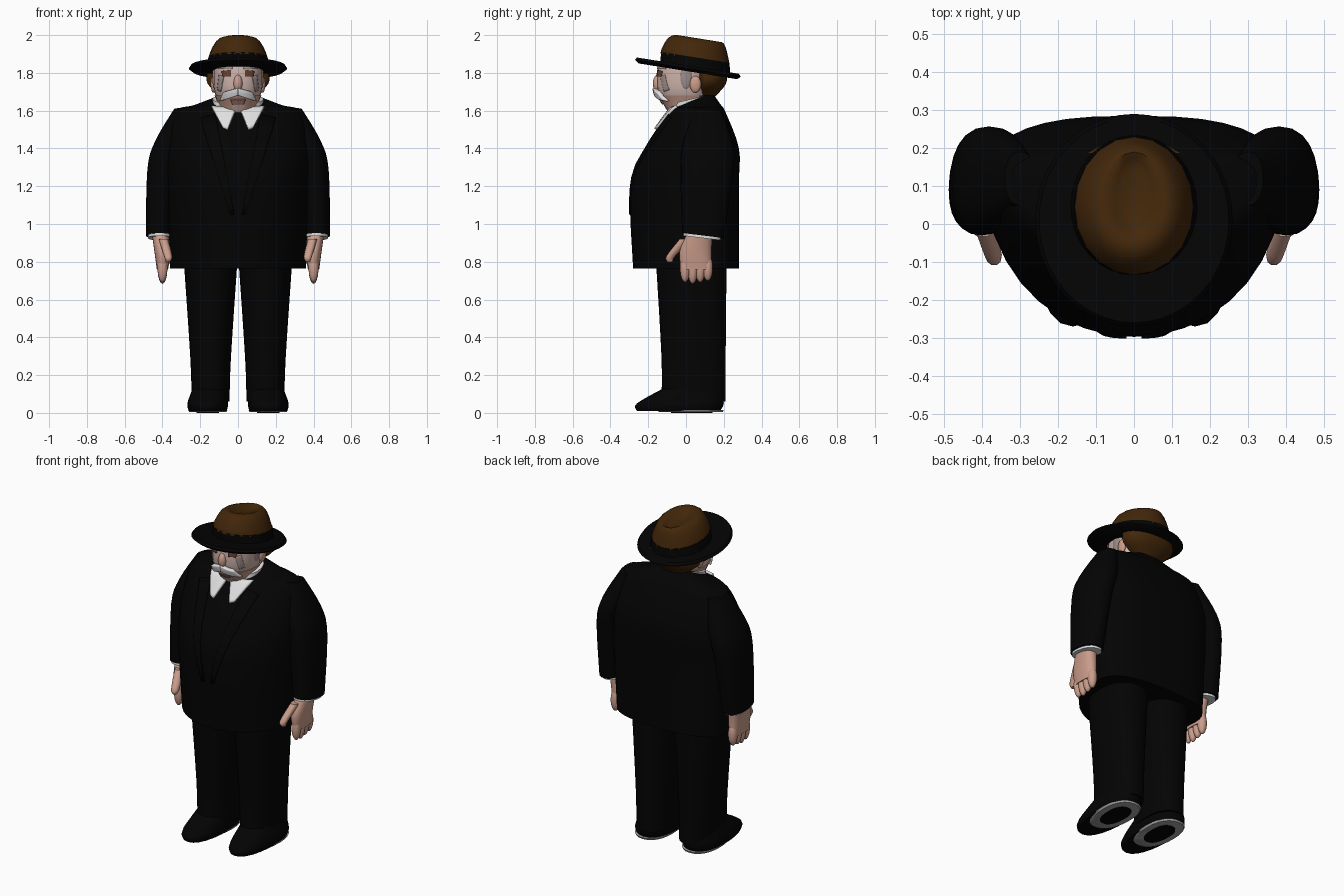
import bpy, bmesh, math
from mathutils import Matrix, Vector
from mathutils.bvhtree import BVHTree

if "Cube" in bpy.data.objects:
    bpy.data.objects.remove(bpy.data.objects["Cube"])


def material(name, red, green, blue):
    mat = bpy.data.materials.new(name)
    mat.use_nodes = True
    mat.diffuse_color = (red, green, blue, 1)
    shader = mat.node_tree.nodes["Principled BSDF"]
    shader.inputs["Base Color"].default_value = mat.diffuse_color
    return mat


cloth = material("black cloth", .001, .001, .001)
felt = material("brown felt", .055, .02, .003)
skin = material("skin", .6, .34, .26)
pale = material("pale face", .6, .44, .4)
linen = material("white linen", .75, .75, .75)
grey = material("warm grey", .34, .27, .25)
iris = material("dark eye", .14, .05, .03)
lip = material("lip", .4, .17, .13)
rubber = material("sole grey", .36, .36, .36)


def finish(name, mesh_data, mat):
    bmesh.ops.recalc_face_normals(mesh_data, faces=mesh_data.faces)
    mesh = bpy.data.meshes.new(name)
    mesh_data.to_mesh(mesh)
    mesh_data.free()
    mesh.materials.append(mat)
    part = bpy.data.objects.new(name, mesh)
    bpy.context.collection.objects.link(part)
    bpy.ops.object.select_all(action='DESELECT')
    part.select_set(True)
    bpy.context.view_layer.objects.active = part
    bpy.ops.object.shade_smooth_by_angle(angle=math.radians(50))
    return part


def ring(z, wide, front, back=None, x=0, y=0):
    """Cross-section: half width, then depth ahead of and behind its centre."""
    return Vector((z, wide, front, front if back is None else back, x, y))


def blend(rings, steps):
    """Add in-between rings along a smooth curve through the given ones."""
    padded = [rings[0], *rings, rings[-1]]
    result = []
    for before, start, end, after in zip(padded, padded[1:], padded[2:], padded[3:]):
        for step in range(steps):
            t = step / steps
            leave, arrive = (end - before) / 2, (after - start) / 2
            bend = (end - start) * 3 - leave * 2 - arrive
            settle = (start - end) * 2 + leave + arrive
            result.append(start + leave * t + bend * t ** 2 + settle * t ** 3)
    return result + [rings[-1]]


def loft(name, mat, *rings, sides=24, power=2.3, back_power=2.3, tilt=0, side=1, steps=4):
    """Skin a stack of rings; also return its surface for placing details."""
    shell = bmesh.new()
    loops = []
    for z, wide, front, back, x, y in blend(rings, steps):
        loop = []
        for i in range(sides):
            c, s = math.cos(math.tau * i / sides), math.sin(math.tau * i / sides)
            curve, depth = (back_power, back) if s > 0 else (power, front)
            px = x + math.copysign(abs(c) ** (2 / curve), c) * wide
            py = y + math.copysign(abs(s) ** (2 / curve), s) * depth
            loop.append(shell.verts.new((side * px, py, z + tilt * py)))
        loops.append(loop)
    for low, high in zip(loops, loops[1:]):
        for i in range(sides):
            j = (i + 1) % sides
            shell.faces.new((low[i], low[j], high[j], high[i]))
    shell.faces.new(loops[0])
    shell.faces.new(loops[-1])
    surface = BVHTree.FromBMesh(shell)
    finish(name, shell, mat)
    return surface


def ball(name, mat, centre, radii):
    shell = bmesh.new()
    bmesh.ops.create_uvsphere(shell, u_segments=14, v_segments=9, radius=1,
                              matrix=Matrix.LocRotScale(centre, None, radii))
    finish(name, shell, mat)


def panel(name, mat, surface, top_in, top_out, low_in, low_out, side=1, thick=.009, steps=8):
    """Lay a four-cornered patch, given as (x, z) corners, on the front of a surface."""
    sheet = bmesh.new()
    rows = []
    for r in range(steps + 1):
        inner = Vector(top_in).lerp(Vector(low_in), r / steps)
        outer = Vector(top_out).lerp(Vector(low_out), r / steps)
        row = []
        for k in range(steps + 1):
            x, z = inner.lerp(outer, k / steps)
            hit = surface.ray_cast(Vector((side * x, -1, z)), Vector((0, 1, 0)))[0]
            row.append(sheet.verts.new((side * x, hit.y - thick / 3, z)))
        rows.append(row)
    for upper, lower in zip(rows, rows[1:]):
        for k in range(steps):
            sheet.faces.new((upper[k], upper[k + 1], lower[k + 1], lower[k]))
    solid = finish(name, sheet, mat).modifiers.new("thickness", 'SOLIDIFY')
    solid.thickness = thick
    solid.offset = 0


# Jacket: hem, belly, chest, shoulders, neckline
chest = loft("jacket", cloth,
             ring(z=.765, wide=.36, front=.38, back=.18, y=.1),
             ring(z=1.2, wide=.385, front=.395, back=.18, y=.1),
             ring(z=1.4, wide=.39, front=.32, back=.18, y=.1),
             ring(z=1.59, wide=.345, front=.19, back=.11, y=.1),
             ring(z=1.63, wide=.23, front=.14, back=.085, y=.1),
             ring(z=1.68, wide=.1, front=.06, back=.05, y=.1),
             sides=36, power=2.05, back_power=2.7)

# Head, jaw and shirt
face = loft("head", pale,
            ring(z=1.6, wide=.08, front=.1),
            ring(z=1.7, wide=.125, front=.15, back=.12),
            ring(z=1.82, wide=.13, front=.15, back=.12),
            ring(z=1.86, wide=.12, front=.13))
jaw = loft("jaw_and_neck", skin,
           ring(z=1.54, wide=.09, front=.06, back=.12),
           ring(z=1.62, wide=.1, front=.11, back=.13),
           ring(z=1.68, wide=.124, front=.148, back=.13))
loft("shirt_collar", linen,
     ring(z=1.58, wide=.13, front=.13, back=.08, y=.03),
     ring(z=1.655, wide=.135, front=.1, back=.09, y=.03), tilt=.25, steps=1)
loft("back_hair", felt,
     ring(z=1.67, wide=.07, front=.02, back=.05, y=.1),
     ring(z=1.74, wide=.16, front=.03, back=.11, y=.1),
     ring(z=1.81, wide=.16, front=.04, back=.12, y=.1))
ball("nose", skin, centre=(0, -.15, 1.745), radii=(.024, .026, .045))
panel("mouth", lip, jaw, (-.04, 1.66), (.04, 1.66), (-.03, 1.635), (.03, 1.635))

for side, label in ((1, "left_"), (-1, "right_")):
    # Face details
    panel(label + "moustache", linen, face, (0, 1.72), (.07, 1.7),
          (0, 1.685), (.09, 1.655), side, thick=.03)
    panel(label + "eye", iris, face, (.04, 1.815), (.085, 1.81), (.04, 1.78), (.08, 1.78), side)
    panel(label + "brow", grey, face, (.03, 1.84), (.1, 1.84), (.03, 1.82), (.1, 1.82), side)
    panel(label + "cheek", grey, face, (.075, 1.78), (.1, 1.79), (.09, 1.7), (.11, 1.71),
          side, thick=.004)
    ball(label + "ear", skin, centre=(side * .13, .05, 1.74), radii=(.015, .03, .045))
    ball(label + "sideburn", grey, centre=(side * .122, 0, 1.78), radii=(.014, .035, .07))

    # Collar points and lapels
    panel(label + "collar_point", linen, chest, (.01, 1.61), (.14, 1.62),
          (.055, 1.5), (.08, 1.51), side, thick=.02)
    panel(label + "lapel", cloth, chest, (.12, 1.58), (.2, 1.56), (.02, 1.05), (.04, 1.05), side)

    # Sleeve and cuff
    loft(label + "sleeve", cloth,
         ring(z=.95, wide=.068, front=.11, x=.42, y=.09),
         ring(z=1.3, wide=.08, front=.14, x=.4, y=.11),
         ring(z=1.45, wide=.08, front=.13, x=.36, y=.12),
         ring(z=1.62, wide=.04, front=.07, x=.3, y=.12), tilt=-.12, side=side)
    loft(label + "cuff", linen,
         ring(z=.936, wide=.062, front=.1, x=.415, y=.085),
         ring(z=.96, wide=.062, front=.1, x=.415, y=.085), tilt=-.12, side=side, steps=1)

    # Hand: palm, thumb, and four fingers in a row
    loft(label + "palm", skin,
         ring(z=.76, wide=.03, front=.08, x=.4, y=.055),
         ring(z=.85, wide=.042, front=.085, x=.4, y=.05),
         ring(z=.94, wide=.045, front=.07, x=.41, y=.07), side=side)
    loft(label + "thumb", skin,
         ring(z=.8, wide=.012, front=.015, x=.37, y=-.085),
         ring(z=.83, wide=.022, front=.025, x=.37, y=-.08),
         ring(z=.92, wide=.025, front=.035, x=.395), sides=10, side=side)
    for finger in range(4):
        reach = .085 - .008 * abs(finger - 1)
        ball(f"{label}finger_{finger}", skin,
             centre=(side * .4, .04 * finger - .005, .768), radii=(.027, .027, reach))

    # Trouser leg, shoe and sole
    loft(label + "trouser_leg", cloth,
         ring(z=.06, wide=.1, front=.18, back=.16, x=.145, y=.05),
         ring(z=.3, wide=.108, front=.18, back=.16, x=.145, y=.05),
         ring(z=.82, wide=.143, front=.21, back=.165, x=.145, y=.05), side=side)
    loft(label + "shoe", cloth,
         ring(z=.01, wide=.1, front=.28, back=.16, x=.16, y=.02),
         ring(z=.05, wide=.108, front=.28, back=.18, x=.16, y=.02),
         ring(z=.13, wide=.09, front=.14, back=.17, x=.15, y=.02), side=side)
    loft(label + "sole", rubber,
         ring(z=.004, wide=.098, front=.18, back=.155, x=.16, y=.04),
         ring(z=.015, wide=.104, front=.2, back=.16, x=.16, y=.04), side=side, steps=1)
    loft(label + "tread", cloth,
         ring(z=0, wide=.06, front=.12, back=.1, x=.16, y=.04),
         ring(z=.01, wide=.06, front=.12, back=.1, x=.16, y=.04), side=side, steps=1)

# Hat, leaning down to the back
lean = -.16
loft("hat_brim", cloth,
     ring(z=1.81, wide=.24, front=.26, y=.01),
     ring(z=1.825, wide=.26, front=.28, y=.01),
     ring(z=1.84, wide=.25, front=.27, y=.01),
     sides=40, power=2, back_power=2, tilt=lean, steps=1)
loft("hat_band", cloth,
     ring(z=1.82, wide=.17, front=.18, back=.19, y=.045),
     ring(z=1.89, wide=.157, front=.178, back=.185, y=.045),
     sides=32, power=2, back_power=2, tilt=lean)
loft("hat_crown", felt,
     ring(z=1.88, wide=.158, front=.18, back=.186, y=.045),
     ring(z=1.91, wide=.15, front=.173, back=.18, y=.045),
     ring(z=1.97, wide=.12, front=.145, back=.16, y=.05),
     ring(z=1.993, wide=.08, front=.11, back=.13, y=.06),
     ring(z=1.97, wide=.03, front=.07, back=.1, y=.06),
     sides=20, power=2, back_power=2, tilt=lean, steps=2)
